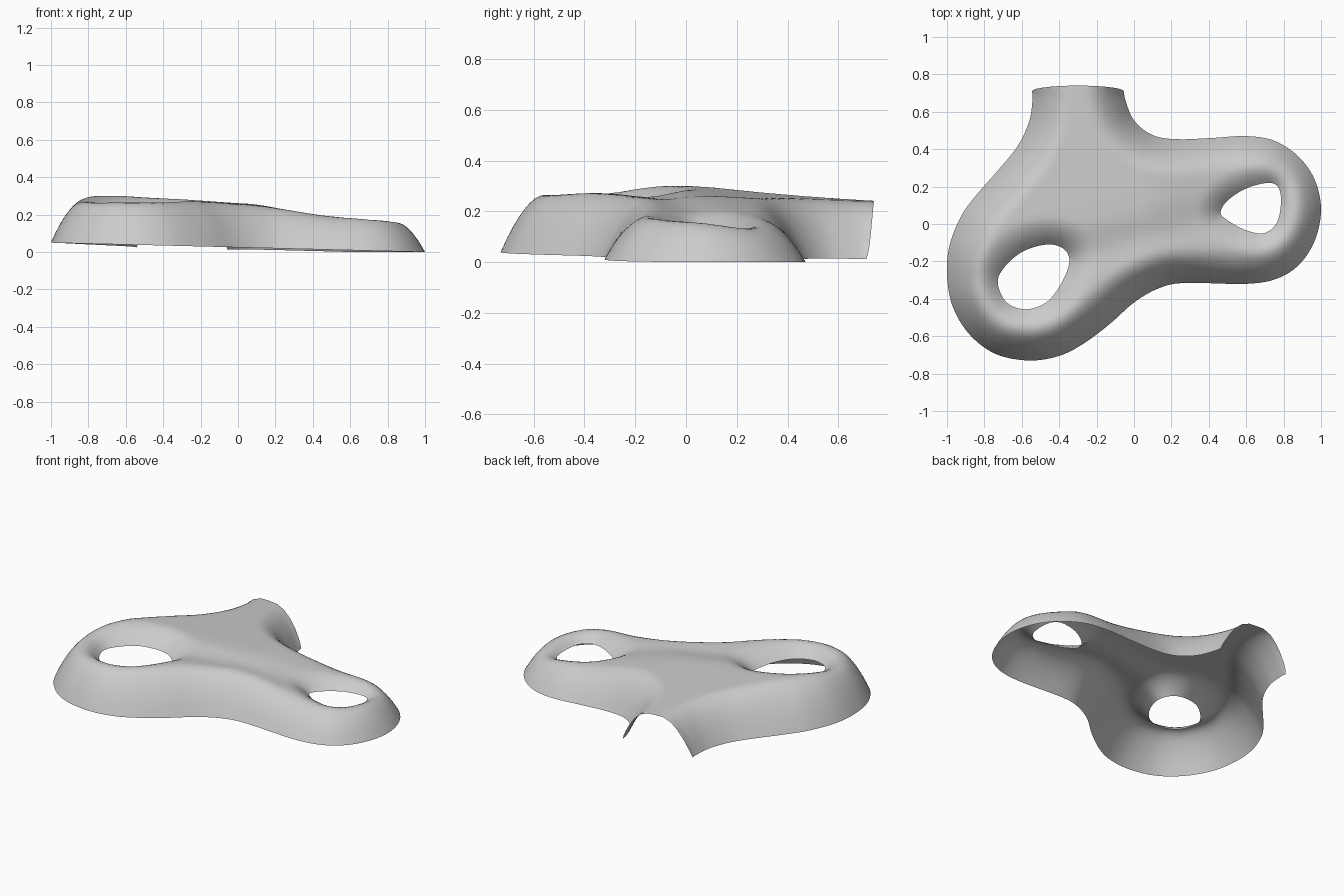
import bpy, math
from mathutils import Vector, kdtree, geometry

if "Cube" in bpy.data.objects:
    bpy.data.objects.remove(bpy.data.objects["Cube"])

# Outline seen from above, from right spout corner round to left spout corner
RIM = [(-.055, .71), (-.045, .66), (-.01, .57), (.05, .505), (.13, .465), (.25, .453), (.42, .46),
       (.6, .47), (.75, .445), (.88, .36), (.967, .235), (1, .08), (.97, -.08), (.89, -.21),
       (.77, -.29), (.6, -.32), (.27, -.315), (.13, -.345), (0, -.42), (-.13, -.535),
       (-.27, -.64), (-.4, -.705), (-.56, -.73), (-.74, -.695), (-.88, -.59), (-.97, -.44),
       (-1, -.27), (-.985, -.11), (-.92, .05), (-.83, .17), (-.72, .295), (-.62, .42),
       (-.56, .55), (-.543, .66), (-.545, .71)]
HOLE_L = [(-.345, -.2), (-.38, -.13), (-.47, -.11), (-.6, -.15), (-.7, -.24), (-.728, -.32),
          (-.68, -.42), (-.58, -.456), (-.47, -.42), (-.39, -.32)]
HOLE_R = [(.463, .06), (.5, .125), (.6, .19), (.72, .22), (.775, .19), (.785, .1), (.76, 0),
          (.69, -.05), (.59, -.03), (.5, .02)]


def spline(pts, n, closed):
    """Catmull-Rom samples through pts."""
    p = [Vector(q) for q in pts]
    m, out = len(p), []
    for i in range(m if closed else m - 1):
        ids = [(i + k) % m if closed else min(max(i + k, 0), m - 1) for k in (-1, 0, 1, 2)]
        a, b, c, d = (p[j] for j in ids)
        for s in range(n):
            t = s / n
            out.append(.5 * (2 * b + (c - a) * t + (2 * a - 5 * b + 4 * c - d) * t * t
                             + (3 * b - a - 3 * c + d) * t ** 3))
    return out if closed else out + [p[-1]]


def tree(pts, closed):
    """Nearest-distance lookup to a curve."""
    s = spline(pts, 60, closed)
    kd = kdtree.KDTree(len(s))
    for i, v in enumerate(s):
        kd.insert(v.to_3d(), i)
    kd.balance()
    return lambda v: kd.find(v.to_3d())[2]


def inside(v, loop):
    hit, a = False, loop[-1]
    for b in loop:
        if (a.y > v.y) != (b.y > v.y) and v.x < a.x + (v.y - a.y) * (b.x - a.x) / (b.y - a.y):
            hit = not hit
        a = b
    return hit


def interp(x, table):
    for (x0, y0), (x1, y1) in zip(table, table[1:]):
        if x <= x1:
            t = max(0, (x - x0) / (x1 - x0))
            return y0 + (y1 - y0) * t * t * (3 - 2 * t) if abs(y1 - y0) > .05 else y0 + (y1 - y0) * t
    return table[-1][1]


d_rim, d_left, d_right = tree(RIM, False), tree(HOLE_L, True), tree(HOLE_R, True)
mouth = [Vector((-.3 - .245 * math.cos(math.pi * k / 14), .71 + .03 * math.sin(math.pi * k / 14)))
         for k in range(1, 14)]
outer = spline(RIM, 6, False) + mouth
loops = [outer, spline(HOLE_L, 6, True), spline(HOLE_R, 6, True)]


def height(v):
    base = max(0, .025 - .025 * v.x - .02 * max(0, v.y))
    top = interp(v.x, [(-1, .302), (-.6, .3), (0, .268), (.6, .187), (1, .17)])
    top -= .06 * max(0, v.y) + .03 * max(0, -v.y - .1)
    # shallow valley between the holes
    a, ab = Vector((-.4, -.2)), Vector((.9, .25))
    t = min(1, max(0, (v - a).dot(ab) / ab.dot(ab)))
    top -= .02 * math.exp(-((v - a - ab * t).length / .11) ** 2)
    # rounded outer wall, then rolled lips into the holes
    w = .205 - .02 * v.x
    f = 1 - (1 - min(1, d_rim(v) / w)) ** 2.1
    z = base + (top - base) * f
    for dist, depth, reach in ((d_left, .085, .16), (d_right, .06, .13)):
        z -= depth * max(0, 1 - dist(v) / reach) ** 2
    return z


# Scatter a fine grid inside the outline and triangulate it
verts, edges = [], []
for lp in loops:
    s = len(verts)
    verts += lp
    edges += [(s + i, s + (i + 1) % len(lp)) for i in range(len(lp))]
step = .022
for j in range(-34, 35):
    for i in range(-46, 47):
        v = Vector(((i + .5 * (j % 2)) * step, j * step))
        if (min(d_rim(v), d_left(v), d_right(v)) > .01 and inside(v, outer)
                and not inside(v, loops[1]) and not inside(v, loops[2])):
            verts.append(v)
co, _, tris = geometry.delaunay_2d_cdt(verts, edges, [], 0, 1e-5)[:3]
faces = []
for t in tris:
    c = sum((co[i] for i in t), Vector((0, 0))) / 3
    if inside(c, outer) and not inside(c, loops[1]) and not inside(c, loops[2]):
        faces.append(list(t))

# Open shell with two holes and a spout
me = bpy.data.meshes.new("shell")
me.from_pydata([(v.x, v.y, height(v)) for v in co], [], faces)
me.validate()
shell = bpy.data.objects.new("shell", me)
bpy.context.collection.objects.link(shell)
for p in me.polygons:
    p.use_smooth = True
